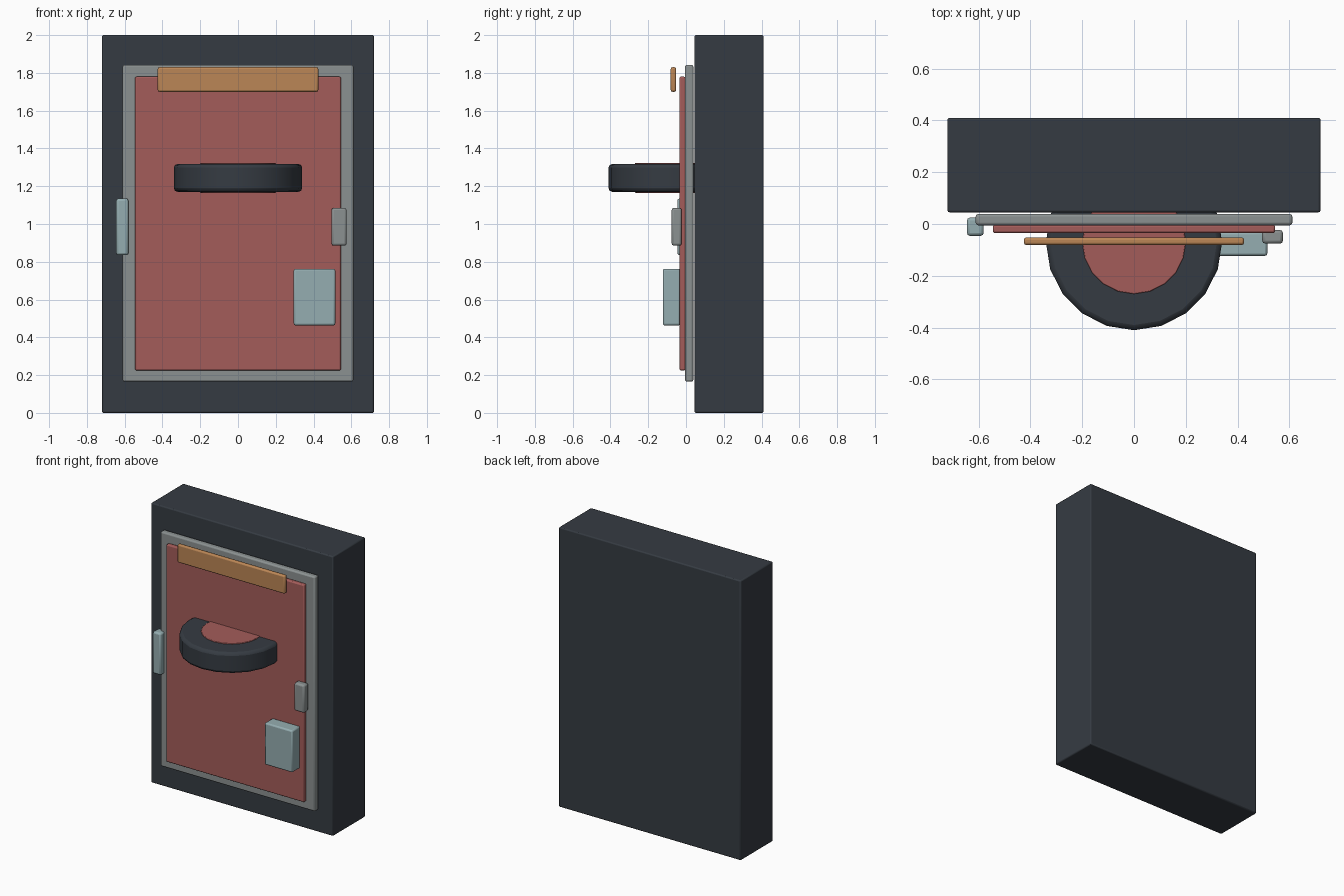
import bpy, bmesh, math
from mathutils import Matrix

if "Cube" in bpy.data.objects:
    bpy.data.objects.remove(bpy.data.objects["Cube"])


def material(name, rgb):
    m = bpy.data.materials.new(name)
    m.diffuse_color = (*rgb, 1)
    m.use_nodes = True
    m.node_tree.nodes["Principled BSDF"].inputs["Base Color"].default_value = m.diffuse_color
    return m


CHARCOAL = material("charcoal", (0.036, 0.044, 0.055))
RED = material("dull_red", (0.37, 0.107, 0.102))
GREY = material("steel_grey", (0.26, 0.285, 0.285))
ORANGE = material("tan_orange", (0.50, 0.24, 0.092))
BLUE = material("pale_blue", (0.30, 0.42, 0.44))


def finish(name, bm, mat, bevel, segments=2):
    mesh = bpy.data.meshes.new(name)
    bm.to_mesh(mesh)
    bm.free()
    ob = bpy.data.objects.new(name, mesh)
    bpy.context.collection.objects.link(ob)
    mesh.materials.append(mat)
    mod = ob.modifiers.new("Bevel", "BEVEL")
    mod.width, mod.segments = bevel, segments
    mod.limit_method, mod.angle_limit = "ANGLE", math.radians(40)
    bpy.context.view_layer.objects.active = ob
    ob.select_set(True)
    bpy.ops.object.shade_smooth_by_angle(angle=math.radians(35))
    ob.select_set(False)
    return ob


def block(name, x, y, z, mat, bevel):
    """Bevelled box spanning the (min, max) pairs x, y, z."""
    bm = bmesh.new()
    bmesh.ops.create_cube(bm, size=1)
    for v in bm.verts:
        v.co = [(a + b) / 2 + c * (b - a) for c, (a, b) in zip(v.co, (x, y, z))]
    return finish(name, bm, mat, bevel)


def disc(name, radius, z, mat, bevel, centre_y=-0.07, sides=20):
    """Upright cylinder, half sunk into the door."""
    bm = bmesh.new()
    bmesh.ops.create_cone(
        bm, cap_ends=True, segments=sides, radius1=radius, radius2=radius,
        depth=z[1] - z[0],
        matrix=Matrix.Translation((0, centre_y, (z[0] + z[1]) / 2)))
    return finish(name, bm, mat, bevel)


# Cabinet, frame and door
block("cabinet_body", (-0.72, 0.72), (0.045, 0.41), (0, 2), CHARCOAL, 0.008)
block("door_frame", (-0.611, 0.611), (-0.005, 0.039), (0.165, 1.843), GREY, 0.01)
block("door_panel", (-0.545, 0.545), (-0.035, -0.003), (0.225, 1.78), RED, 0.008)

# Door fittings
block("sign_plate", (-0.425, 0.425), (-0.081, -0.052), (1.70, 1.83), ORANGE, 0.009)
block("hinge", (-0.645, -0.58), (-0.046, 0.025), (0.835, 1.135), BLUE, 0.012)
block("latch", (0.495, 0.575), (-0.076, -0.023), (0.885, 1.085), GREY, 0.012)
block("lock_box", (0.295, 0.515), (-0.123, -0.03), (0.463, 0.763), BLUE, 0.01)

# Wheel set into the door: tyre with a slightly proud hub
disc("wheel_tyre", 0.34, (1.17, 1.318), CHARCOAL, 0.02)
disc("wheel_hub", 0.20, (1.165, 1.323), RED, 0.003)
